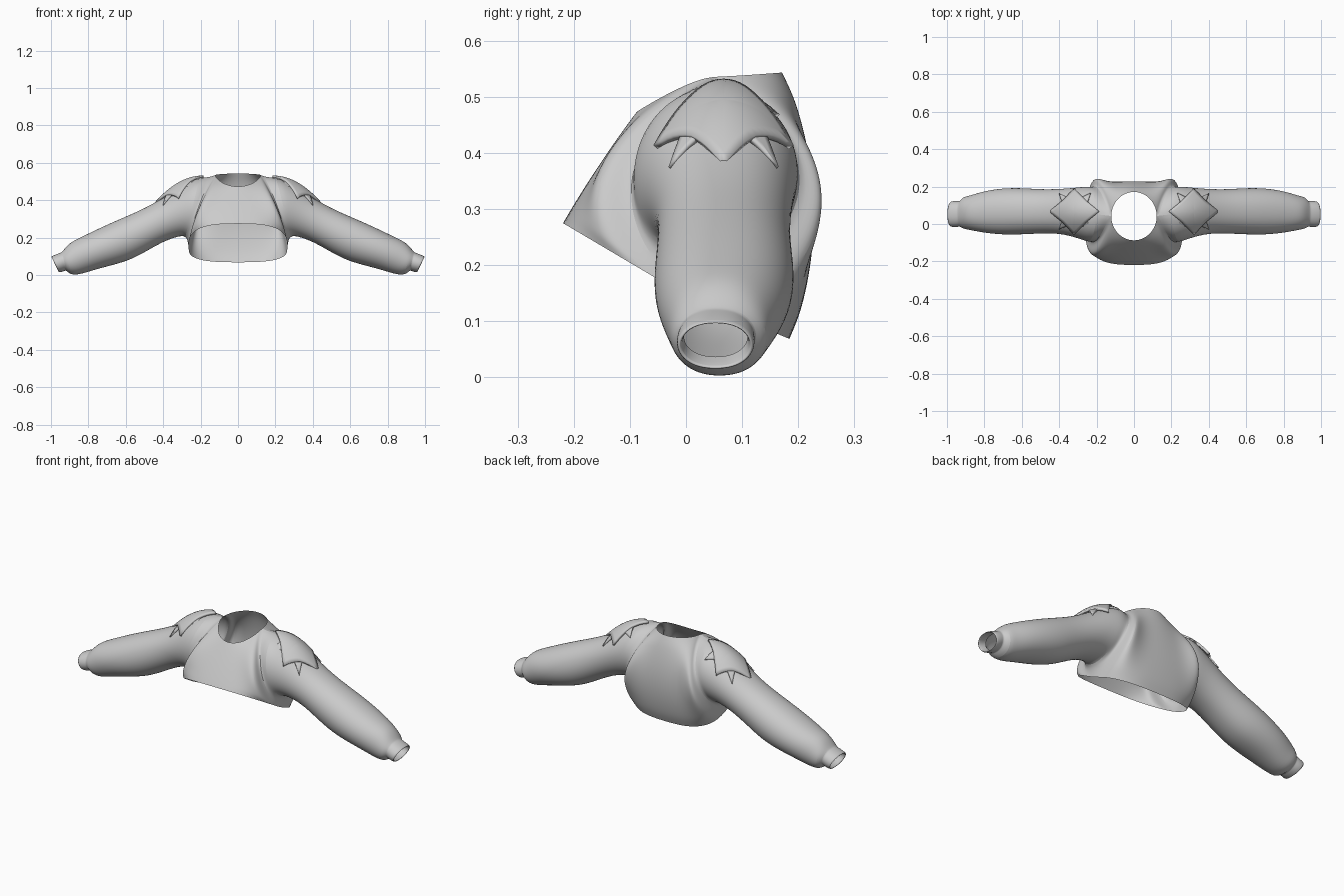
import bpy, bmesh, math
from mathutils import Vector

if "Cube" in bpy.data.objects:
    bpy.data.objects.remove(bpy.data.objects["Cube"])

ROWS = 12      # points per panel, from top seam to bottom seam
COLS = 9       # columns from centre line to arm root

cloth = bpy.data.materials.new("grey cloth")
cloth.diffuse_color = (0.6, 0.6, 0.6, 1)
cloth.use_nodes = True
cloth.node_tree.nodes["Principled BSDF"].inputs["Base Color"].default_value = cloth.diffuse_color


def neck(a, side):
    y = 0.042 + side * 0.13 * math.cos(a)
    z = 0.535 + (0.008 if side > 0 else -0.062) * math.cos(a) ** 1.3
    return Vector((0.122 * math.sin(a), y, z))


def hem(a, side):
    c = math.cos(a) ** 0.65
    y = -0.22 * c if side < 0 else 0.185 * c
    z = 0.145 + (0.13 * c if side < 0 else -0.077 * c)
    return Vector((0.265 * math.sin(a) ** 0.7, y, z))


def torso_point(a, t, side):
    s = math.sin(a)
    p = neck(a, side).lerp(hem(a, side), t)
    bulge = math.sin(math.pi * t) ** 0.75
    p.x += 0.02 * s * bulge
    p.y += bulge * (0.05 + 0.125 * s ** 3 if side > 0 else -0.004 - 0.105 * s ** 3)
    return p


# Sleeve rings: top x, top z, bottom x, bottom z, front y, back y
RINGS = [
    (.20, .523, .275, .212, -.100, .203), (.28, .495, .325, .205, -.075, .196),
    (.40, .412, .40, .178, -.050, .187), (.52, .347, .48, .132, -.051, .186),
    (.64, .297, .57, .082, -.057, .194), (.75, .247, .66, .055, -.058, .192),
    (.84, .203, .76, .030, -.048, .177), (.90, .174, .845, .002, -.033, .153),
    (.930, .138, .895, .000, -.027, .146), (.943, .122, .920, .026, -.012, .121),
    (.950, .120, .925, .022, -.016, .123), (.998, .101, .956, .012, -.018, .123),
    (1.002, .093, .963, .018, -.008, .113), (.95, .108, .928, .036, -.004, .110),
]


def sleeve_point(ring, t, side):
    tx, tz, bx, bz, yf, yb = ring
    k = (1 + math.cos(math.pi * t)) / 2
    w = math.sin(math.pi * t) ** 0.9 if 0 < t < 1 else 0
    y = (yf + yb) / 2 + side * (yb - yf) / 2 * w
    return Vector((bx + (tx - bx) * k, y, bz + (tz - bz) * k))


def finish(name, bm, modifiers):
    bmesh.ops.recalc_face_normals(bm, faces=bm.faces)
    me = bpy.data.meshes.new(name)
    bm.to_mesh(me)
    bm.free()
    me.materials.append(cloth)
    ob = bpy.data.objects.new(name, me)
    bpy.context.collection.objects.link(ob)
    for kind, settings in modifiers:
        mod = ob.modifiers.new(kind.title(), kind)
        for key, value in settings.items():
            setattr(mod, key, value)
    bpy.context.view_layer.objects.active = ob
    ob.select_set(True)
    bpy.ops.object.shade_smooth_by_angle(angle=math.radians(40))
    ob.select_set(False)
    return ob


MIRROR = ("MIRROR", {"use_clip": True, "merge_threshold": 0.0005})

# Cropped sweater: front and back panels running from centre line to cuff
bm = bmesh.new()
for side in (-1, 1):
    grid = []
    for i in range(COLS):
        a = math.pi / 2 * i / (COLS - 1)
        if i == COLS - 1:
            a = math.pi / 2 - 1e-12
        grid.append([bm.verts.new(torso_point(a, j / ROWS, side)) for j in range(ROWS + 1)])
    for ring in RINGS:
        grid.append([bm.verts.new(sleeve_point(ring, j / ROWS, side)) for j in range(ROWS + 1)])
    for c0, c1 in zip(grid, grid[1:]):
        for j in range(ROWS):
            bm.faces.new((c0[j], c0[j + 1], c1[j + 1], c1[j]))
bmesh.ops.remove_doubles(bm, verts=bm.verts, dist=0.0004)
finish("sweater", bm, [MIRROR, ("SUBSURF", {"levels": 2, "render_levels": 2})])


# Pointed shoulder patches draped over the shoulder curve
def drape(x, y, lift):
    z = 0.53 - 2.2 * max(x - 0.19, 0) ** 2 - 5.2 * (y - 0.067) ** 2
    return Vector((x, y, z + lift))


def shoulder_patch(name, tips, notch, lift, thickness):
    cx, cy, steps, layers = 0.32, 0.067, 6, 6
    corners = []
    for k, (dx, dy) in enumerate(tips):
        nx, ny = tips[(k + 1) % len(tips)]
        corners += [(dx, dy), ((dx + nx) / 2 * notch, (dy + ny) / 2 * notch)]
    outline = []
    for (x0, y0), (x1, y1) in zip(corners, corners[1:] + corners[:1]):
        outline += [(x0 + (x1 - x0) * s / steps, y0 + (y1 - y0) * s / steps) for s in range(steps)]
    bm = bmesh.new()
    centre = bm.verts.new(drape(cx, cy, lift))
    loops = [[bm.verts.new(drape(cx + x * r / layers, cy + y * r / layers, lift))
              for x, y in outline] for r in range(1, layers + 1)]
    n = len(outline)
    for j in range(n):
        k = (j + 1) % n
        bm.faces.new((centre, loops[0][j], loops[0][k]))
        for a, b in zip(loops, loops[1:]):
            bm.faces.new((a[j], b[j], b[k], a[k]))
    bmesh.ops.recalc_face_normals(bm, faces=bm.faces)
    if sum(f.normal.z for f in bm.faces) < 0:
        bmesh.ops.reverse_faces(bm, faces=bm.faces)
    finish(name, bm, [("SOLIDIFY", {"thickness": thickness, "offset": -1}), MIRROR])


shoulder_patch("shoulder_patch", [(.135, 0), (0, .125), (-.135, 0), (0, -.125)], 0.94, 0.002, 0.012)
shoulder_patch("shoulder_patch_spikes", [(.082, .098), (-.088, .1), (-.088, -.1), (.082, -.098)],
               0.6, -0.006, 0.01)
